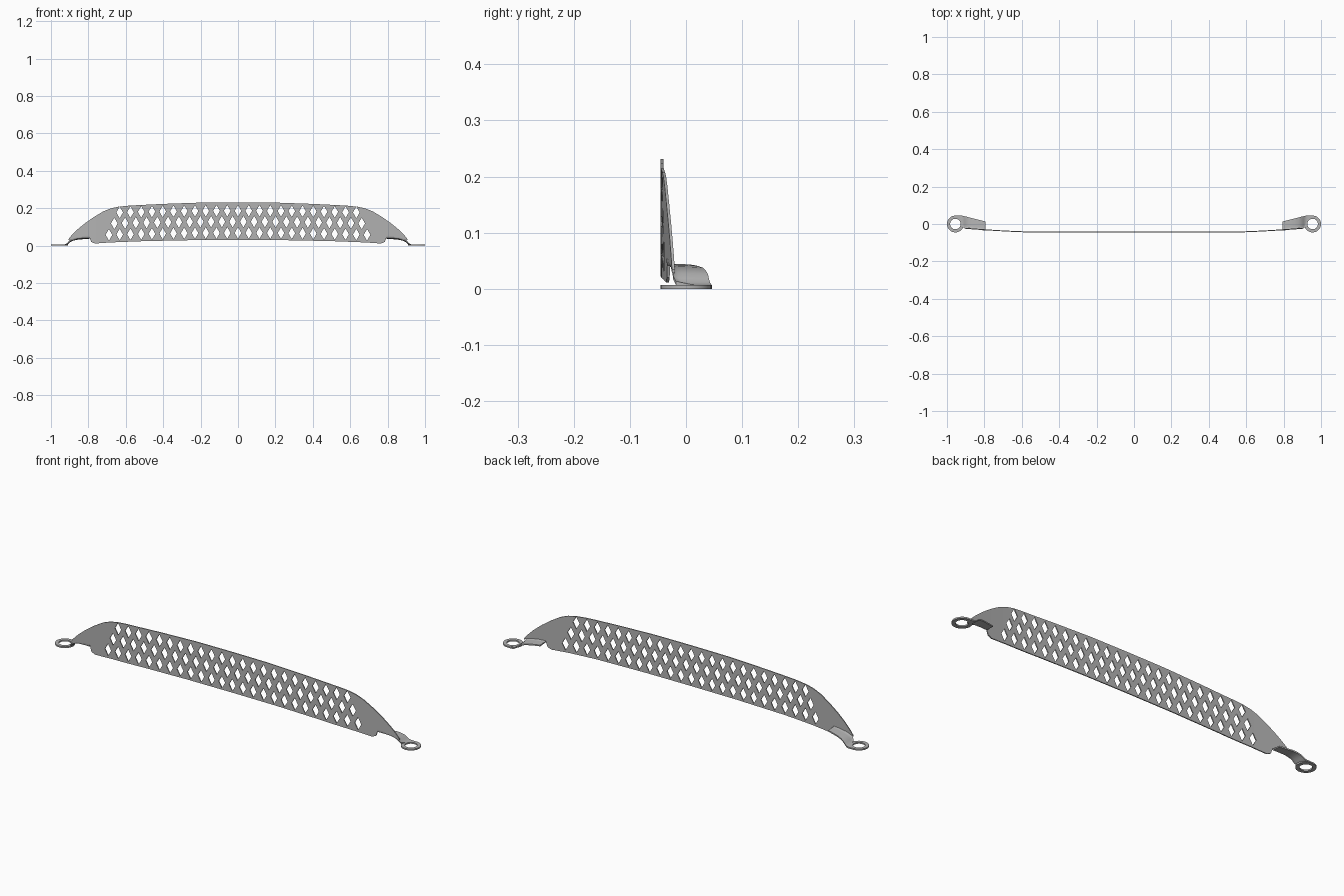
import bpy, bmesh, math

cube = bpy.data.objects.get("Cube")
if cube:
    bpy.data.objects.remove(cube, do_unlink=True)

steel = bpy.data.materials.new("brushed_grey_steel")
steel.use_nodes = True
GREY = (0.45, 0.45, 0.45, 1)
steel.diffuse_color = GREY
steel.node_tree.nodes["Principled BSDF"].inputs["Base Color"].default_value = GREY


def make_object(name, bm):
    bmesh.ops.recalc_face_normals(bm, faces=bm.faces)
    mesh = bpy.data.meshes.new(name)
    bm.to_mesh(mesh)
    bm.free()
    mesh.materials.append(steel)
    ob = bpy.data.objects.new(name, mesh)
    bpy.context.collection.objects.link(ob)
    return ob


def smooth(ob):
    bpy.ops.object.select_all(action="DESELECT")
    ob.select_set(True)
    bpy.context.view_layer.objects.active = ob
    bpy.ops.object.shade_smooth_by_angle(angle=math.radians(35))


def mirror(ob):
    mod = ob.modifiers.new("mirror", "MIRROR")
    mod.use_axis[0] = True
    mod.use_mirror_merge = False
    smooth(ob)


def loft(bm, sections):
    """Skin a closed solid through matching cross-sections."""
    rows = [[bm.verts.new(p) for p in section] for section in sections]
    for a, b in zip(rows, rows[1:]):
        for i in range(len(a)):
            j = (i + 1) % len(a)
            bm.faces.new((a[i], a[j], b[j], b[i]))
    bm.faces.new(rows[0])
    bm.faces.new(rows[-1])


def edge_height(points, x):
    """Height of a plate edge at x, read along its profile."""
    for (x0, z0), (x1, z1) in zip(points, points[1:]):
        if x <= x1:
            return z0 + (z1 - z0) * (x - x0) / (x1 - x0)
    return points[-1][1]


def plate_y(x):
    """Depth of the plate: flat in the middle, swept back at the ends."""
    return -0.043 + 0.02 * (max(0, abs(x) - 0.53) / 0.37) ** 1.5


# Plate: upper and lower edge profiles for one half
TOP = [(0, 0.231), (0.2, 0.23), (0.4, 0.223), (0.58, 0.214), (0.64, 0.208),
       (0.68, 0.199), (0.72, 0.183), (0.77, 0.153), (0.82, 0.118),
       (0.86, 0.085), (0.89, 0.055), (0.907, 0.034)]
BOTTOM = [(0, 0.03), (0.25, 0.029), (0.5, 0.024), (0.68, 0.017), (0.765, 0.011),
          (0.785, 0.02), (0.795, 0.048), (0.83, 0.047), (0.87, 0.042),
          (0.895, 0.034), (0.907, 0.028)]
T = 0.0025
columns = {x for x, z in TOP + BOTTOM} | {0.53, 0.555, 0.61, 0.66, 0.7, 0.745}
columns = sorted(columns | {-x for x in columns})
sections = []
for x in columns:
    hi, lo = edge_height(TOP, abs(x)), edge_height(BOTTOM, abs(x))
    sections.append([(x, -T, lo), (x, T, lo), (x, T, hi), (x, -T, hi)])
bm = bmesh.new()
loft(bm, sections)
plate = make_object("perforated_plate", bm)

# Diamond cutters in three staggered rows
PITCH = 0.0575
bm = bmesh.new()
for count, height in ((23, 0.186), (24, 0.128), (25, 0.068)):
    for i in range(count):
        x = (i - (count - 1) / 2) * PITCH
        z = height - 0.022 * x * x
        loft(bm, [[(x - 0.018, y, z), (x, y, z + 0.031), (x + 0.018, y, z), (x, y, z - 0.031)]
                  for y in (-0.02, 0.02)])
cutter = make_object("diamond_cutters", bm)
cutter.hide_render = True

# Punch the holes, then sweep the ends back
cut = plate.modifiers.new("holes", "BOOLEAN")
cut.operation = "DIFFERENCE"
cut.solver = "EXACT"
cut.object = cutter
bpy.context.view_layer.update()
punched = bpy.data.meshes.new_from_object(
    plate.evaluated_get(bpy.context.evaluated_depsgraph_get()))
plate.modifiers.clear()
plate.data = punched
bpy.data.objects.remove(cutter, do_unlink=True)
for v in punched.vertices:
    v.co.y += plate_y(v.co.x)
smooth(plate)

# Mounting rings
bm = bmesh.new()
loops = []
N = 40
for r, z in ((0.028, 0), (0.045, 0), (0.045, 0.007), (0.028, 0.007)):
    loops.append([bm.verts.new((0.955 + r * math.cos(math.tau * i / N),
                                r * math.sin(math.tau * i / N), z)) for i in range(N)])
for a in range(4):
    lo, hi = loops[a], loops[(a + 1) % 4]
    for i in range(N):
        j = (i + 1) % N
        bm.faces.new((lo[i], lo[j], hi[j], hi[i]))
mirror(make_object("mounting_rings", bm))

# Bracket tabs: folded from the plate, dipping down to the rings
# Stations: x, inner y, outer y, height, height of the rounded fold
stations = [(0.795, -0.035, 0.014, 0.038, 0.01), (0.83, -0.031, 0.022, 0.036, 0.01),
            (0.86, -0.028, 0.030, 0.033, 0.009), (0.88, -0.026, 0.035, 0.028, 0.008),
            (0.895, -0.024, 0.039, 0.021, 0.007), (0.905, -0.023, 0.041, 0.012, 0.005),
            (0.913, -0.018, 0.043, 0.005, 0.002), (0.922, 0.01, 0.045, 0.001, 0),
            (0.933, 0.021, 0.046, 0, 0), (0.955, 0.03, 0.045, 0, 0)]
PROFILE = [(0, 1), (0.05, 0.4), (0.15, 0.08), (0.3, 0), (0.65, -0.05), (1, -0.2)]
sections = []
for x, y0, y1, z, fold in stations:
    under = [(x, y0 + t * (y1 - y0), z + f * fold) for t, f in PROFILE]
    over = [(x, y, h + 0.0065) for x, y, h in under]
    sections.append(under + over[::-1])
bm = bmesh.new()
loft(bm, sections)
mirror(make_object("bracket_tabs", bm))
